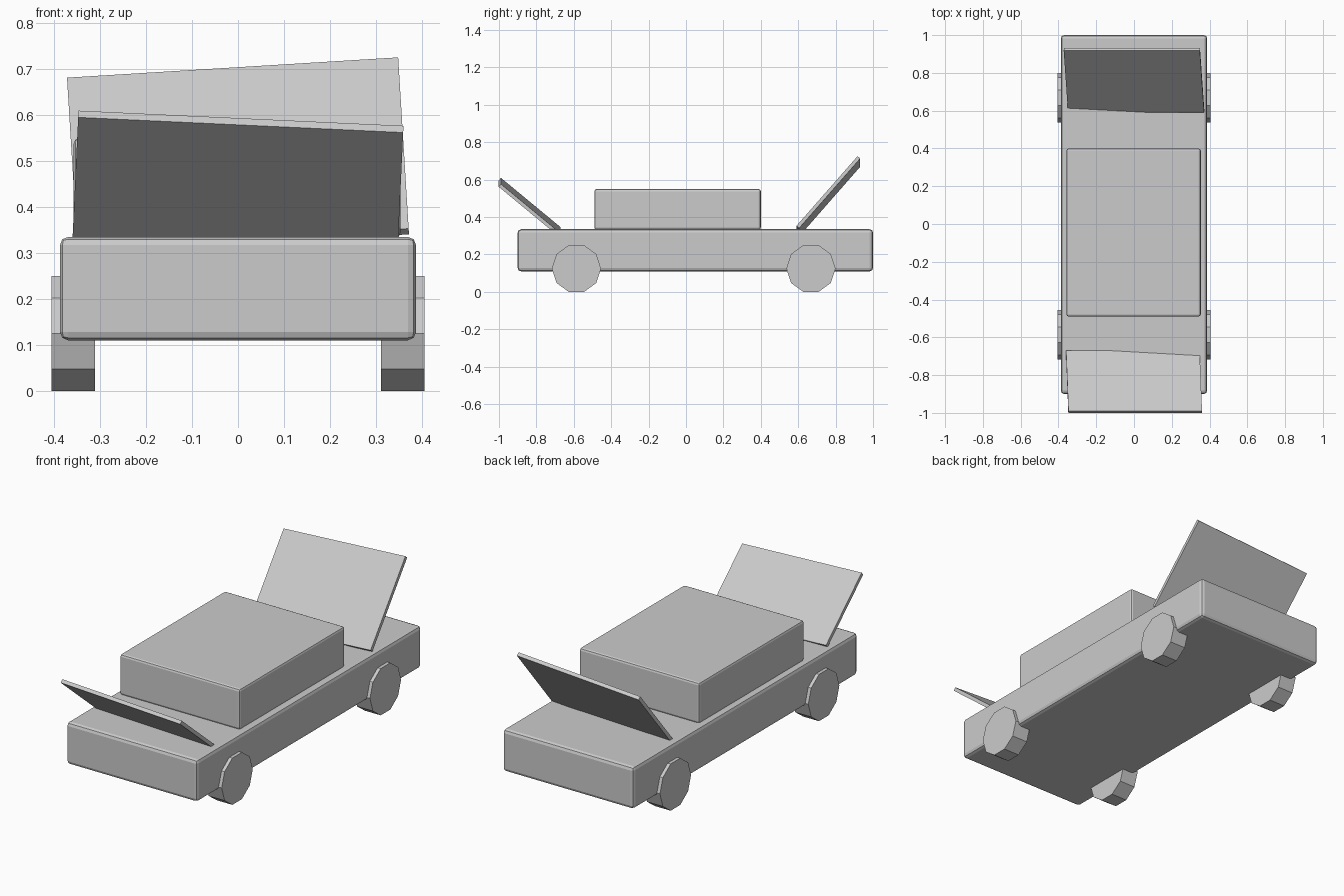
import bpy
from math import radians, cos, pi

if "Cube" in bpy.data.objects:
    bpy.data.objects.remove(bpy.data.objects["Cube"])


def box(name, centre, size, rotation=(0, 0, 0), bevel=0):
    """Box with optional rotation in degrees and rounded edges."""
    bpy.ops.mesh.primitive_cube_add(size=1, location=centre,
                                    rotation=[radians(a) for a in rotation])
    obj = bpy.context.object
    obj.name = name
    obj.scale = size
    bpy.ops.object.transform_apply(location=False, rotation=False, scale=True)
    if bevel:
        mod = obj.modifiers.new("Bevel", 'BEVEL')
        mod.width = bevel
        mod.segments = 2
    return obj


# Car body and cabin
box("body", (0, 0.05, 0.2225), (0.775, 1.9, 0.225), bevel=0.018)
box("cabin", (-0.002, -0.045, 0.441), (0.711, 0.89, 0.218), bevel=0.012)

# Open lids, tilted and slightly rolled, with lower edges sunk in the body
box("front_lid", (0, -0.836, 0.454), (0.708, 0.414, 0.019), (-39.6, 2.67, 0))
box("rear_lid", (0, 0.761, 0.511), (0.722, 0.496, 0.019), (48.8, -3.5, 0))

# Ten-sided wheels resting on a flat side
for end, y in (("front", -0.586), ("rear", 0.668)):
    for side, s in (("left", -1), ("right", 1)):
        bpy.ops.mesh.primitive_cylinder_add(
            vertices=10, radius=0.125 / cos(pi / 10), depth=0.094,
            location=(s * 0.3585, y, 0.125))
        wheel = bpy.context.object
        wheel.name = f"{end}_{side}_wheel"
        # Turn the points towards +y and -y, then lay the axle along x
        wheel.rotation_euler = (0, pi / 2, 0)
